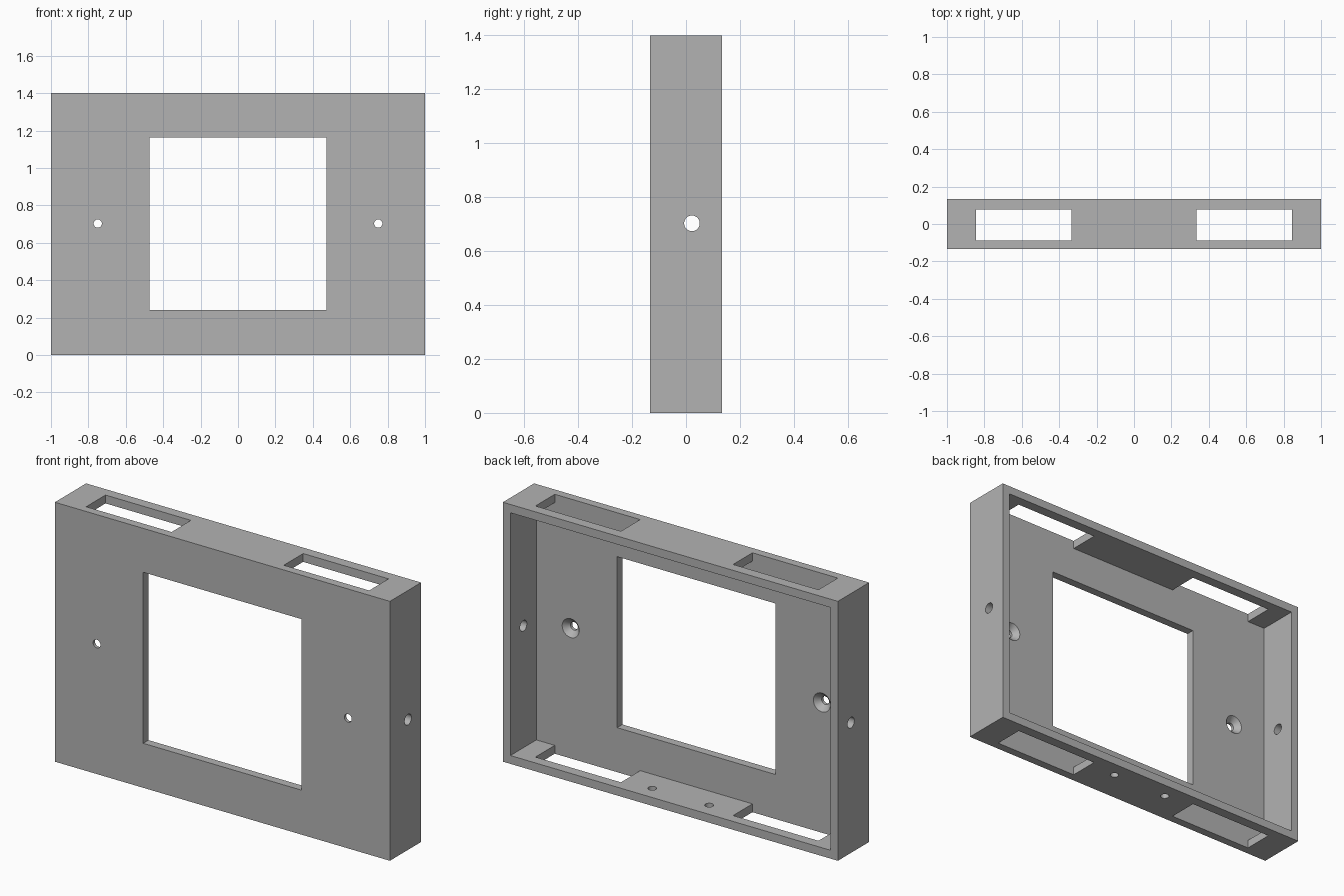
import bpy
import math

if "Cube" in bpy.data.objects:
    bpy.data.objects.remove(bpy.data.objects["Cube"], do_unlink=True)

W, D, H = 2.0, 0.266, 1.4      # overall size
T = 0.045                      # wall thickness
FRONT, BACK = -D / 2, D / 2
INNER = FRONT + T              # inner face of the front panel
MID = 0.703                    # height of the screw holes

grey = bpy.data.materials.new("plain_grey")
grey.use_nodes = True
colour = (0.45, 0.45, 0.45, 1)
grey.diffuse_color = colour
grey.node_tree.nodes["Principled BSDF"].inputs["Base Color"].default_value = colour


def box(name, x, y, z):
    """Box from (low, high) ranges along each axis."""
    bpy.ops.mesh.primitive_cube_add(size=1, location=[sum(r) / 2 for r in (x, y, z)])
    ob = bpy.context.object
    ob.name = name
    ob.scale = [r[1] - r[0] for r in (x, y, z)]
    bpy.ops.object.transform_apply(location=True, rotation=False, scale=True)
    return ob


def bore(name, centre, r1, r2, depth, rotation=(0, 0, 0)):
    """Round cutter, tapered when the radii differ."""
    bpy.ops.mesh.primitive_cone_add(vertices=32, radius1=r1, radius2=r2, depth=depth,
                                    location=centre, rotation=rotation)
    ob = bpy.context.object
    ob.name = name
    return ob


def cut(target, cutter):
    cutter.hide_render = True
    mod = target.modifiers.new("cut", "BOOLEAN")
    mod.operation = "DIFFERENCE"
    mod.solver = "EXACT"
    mod.object = cutter
    bpy.context.view_layer.objects.active = target
    bpy.ops.object.modifier_apply(modifier=mod.name)
    bpy.data.objects.remove(cutter, do_unlink=True)


# Shell: open-backed case with a window in the front panel
frame = box("case_frame", (-W / 2, W / 2), (FRONT, BACK), (0, H))
cut(frame, box("cavity", (-W / 2 + T, W / 2 - T), (INNER, BACK + 0.1), (T, H - T)))
cut(frame, box("window", (-0.473, 0.473), (FRONT - 0.1, INNER + 0.05), (0.24, 1.163)))

along_x = (0, math.pi / 2, 0)
along_y = (-math.pi / 2, 0, 0)

# Cable hole through both side walls
cut(frame, bore("side_hole", (0, 0.022, MID), 0.029, 0.029, W + 0.2, along_x))

for side in (-1, 1):
    # Long slots through the top and bottom walls
    xs = sorted((side * 0.335, side * 0.845))
    cut(frame, box("slot", xs, (INNER, 0.077), (-0.1, H + 0.1)))
    # Countersunk screw hole in the front panel
    x = side * 0.75
    cut(frame, bore("screw_hole", (x, FRONT, MID), 0.022, 0.022, 0.2, along_y))
    cut(frame, bore("countersink", (x, INNER - 0.014, MID), 0.022, 0.052, 0.03, along_y))
    # Small hole in the bottom wall
    cut(frame, bore("bottom_hole", (side * 0.17, 0.045, 0), 0.022, 0.022, 0.2))

frame.data.materials.clear()
frame.data.materials.append(grey)
bpy.ops.object.select_all(action="DESELECT")
frame.select_set(True)
bpy.context.view_layer.objects.active = frame
bpy.ops.object.shade_smooth_by_angle(angle=math.radians(25))
